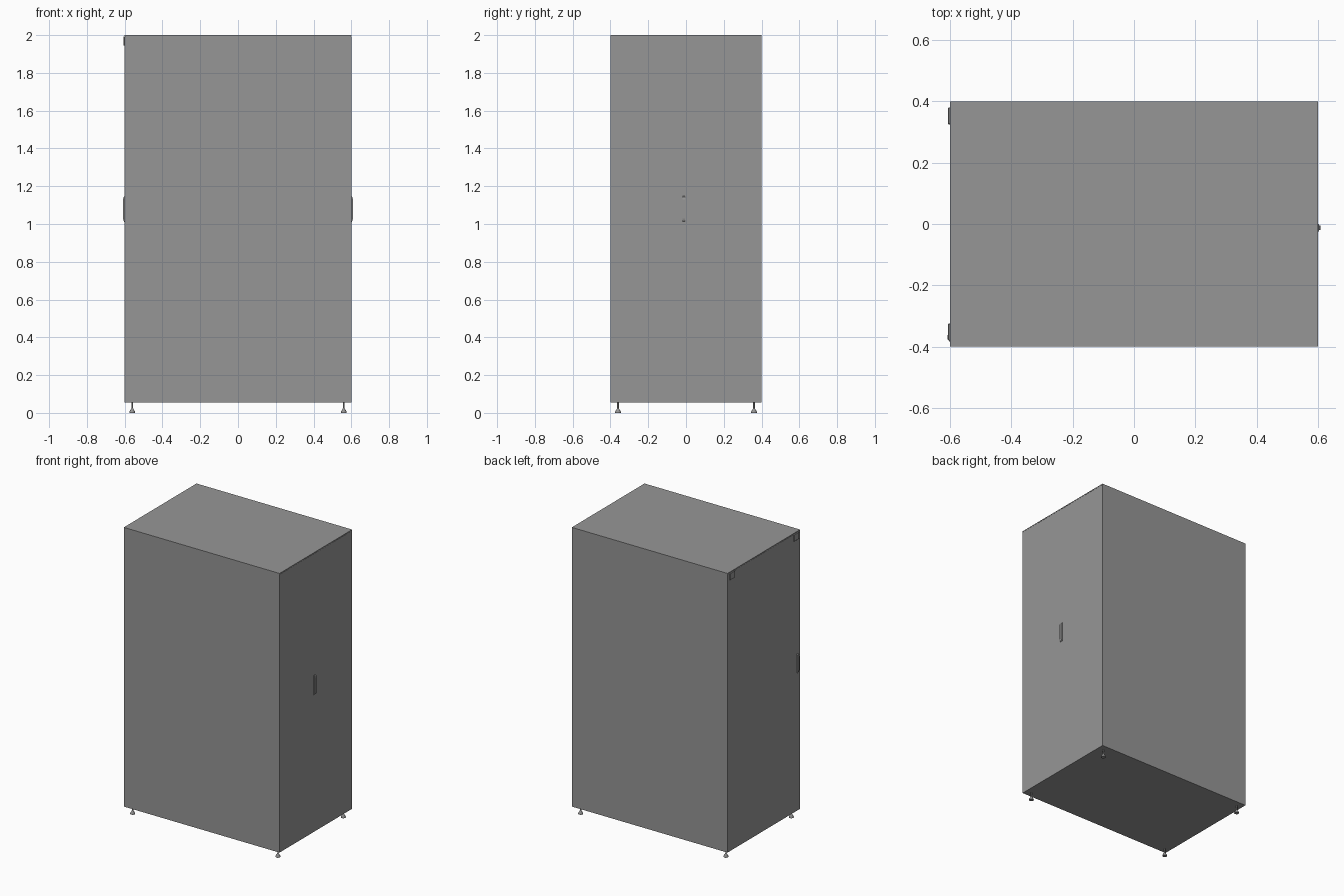
import bpy, bmesh, math
from mathutils import Vector

if "Cube" in bpy.data.objects:
    bpy.data.objects.remove(bpy.data.objects["Cube"])

paint = bpy.data.materials.new("dark_grey_paint")
paint.diffuse_color = (.305, .305, .305, 1)
paint.use_nodes = True
paint.node_tree.nodes["Principled BSDF"].inputs["Base Color"].default_value = paint.diffuse_color


def finish(name, bm, smooth=False):
    bmesh.ops.recalc_face_normals(bm, faces=bm.faces)
    mesh = bpy.data.meshes.new(name)
    bm.to_mesh(mesh)
    bm.free()
    mesh.materials.append(paint)
    ob = bpy.data.objects.new(name, mesh)
    bpy.context.collection.objects.link(ob)
    if smooth:
        bpy.context.view_layer.objects.active = ob
        ob.select_set(True)
        bpy.ops.object.shade_smooth_by_angle(angle=math.radians(35))
        ob.select_set(False)
    return ob


def box(name, lo, hi, bevel=0.0):
    lo, hi = Vector(lo), Vector(hi)
    bm = bmesh.new()
    bmesh.ops.create_cube(bm, size=1)
    for v in bm.verts:
        v.co = (lo + hi) / 2 + v.co * (hi - lo)
    ob = finish(name, bm)
    if bevel:
        mod = ob.modifiers.new("bevel", 'BEVEL')
        mod.width, mod.segments = bevel, 1
    return ob


def raised_profile(name, points, y0, y1):
    # (x, z) outline extruded along y
    bm = bmesh.new()
    face = bm.faces.new([bm.verts.new((x, y0, z)) for x, z in points])
    ext = bmesh.ops.extrude_face_region(bm, geom=[face])
    verts = [g for g in ext["geom"] if isinstance(g, bmesh.types.BMVert)]
    bmesh.ops.translate(bm, verts=verts, vec=(0, y1 - y0, 0))
    return finish(name, bm)


def lathe(name, profile, cx, cy, steps=16):
    bm = bmesh.new()
    verts = [bm.verts.new((cx + r, cy, z)) for r, z in profile]
    edges = [bm.edges.new(p) for p in zip(verts, verts[1:])]
    bmesh.ops.spin(bm, geom=verts + edges, cent=(cx, cy, 0), axis=(0, 0, 1),
                   angle=math.tau, steps=steps)
    bmesh.ops.remove_doubles(bm, verts=bm.verts, dist=1e-5)
    return finish(name, bm, smooth=True)


X, Y, Z0, Z1 = 0.6, 0.4, 0.055, 2.0

# inner frame, set back slightly behind the panels
box("frame", (-X + .003, -Y + .003, Z0), (X - .003, Y - .003, Z1 - .003))

# top and side panels
box("top_panel", (-X, -Y, Z1 - .006), (X, Y, Z1))
for s, label in ((-1, "front"), (1, "back")):
    ys = sorted((s * Y, s * (Y - .006)))
    box(label + "_side_panel", (-X + .001, ys[0], Z0), (X - .001, ys[1], Z1 - .006))

# one door on each end
for s, label in ((-1, "left"), (1, "right")):
    xs = sorted((s * X, s * (X - .02)))
    box(label + "_door", (xs[0], -Y + .001, Z0), (xs[1], Y - .001, Z1 - .007))


# door handles: thin plate with a raised tapered lever
def handle(name, s, yc):
    xs = sorted((s * (X - .001), s * (X + .003)))
    box(name + "_plate", (xs[0], yc - .0125, 1.01), (xs[1], yc + .0125, 1.145))
    outline = [(.0, 1.01), (.006, 1.018), (.009, 1.03), (.009, 1.13),
               (.006, 1.141), (.0, 1.147)]
    raised_profile(name + "_lever", [(s * (X + d), z) for d, z in outline],
                   yc - .007, yc + .008)


handle("right_handle", 1, -.0125)
handle("left_handle", -1, -.37)

# small plates at the top corners of the left end
for s, label in ((-1, "front"), (1, "back")):
    ys = sorted((s * .325, s * .38))
    box(label + "_corner_plate", (-X - .006, ys[0], 1.945), (-X + .002, ys[1], 1.993), .002)

# levelling feet
foot = [(0, 0), (.0155, 0), (.0155, .005), (.006, .022), (.004, .026), (.004, .06), (0, .06)]
for sx in (-1, 1):
    for sy in (-1, 1):
        lathe("levelling_foot", foot, sx * .56, sy * .36)
